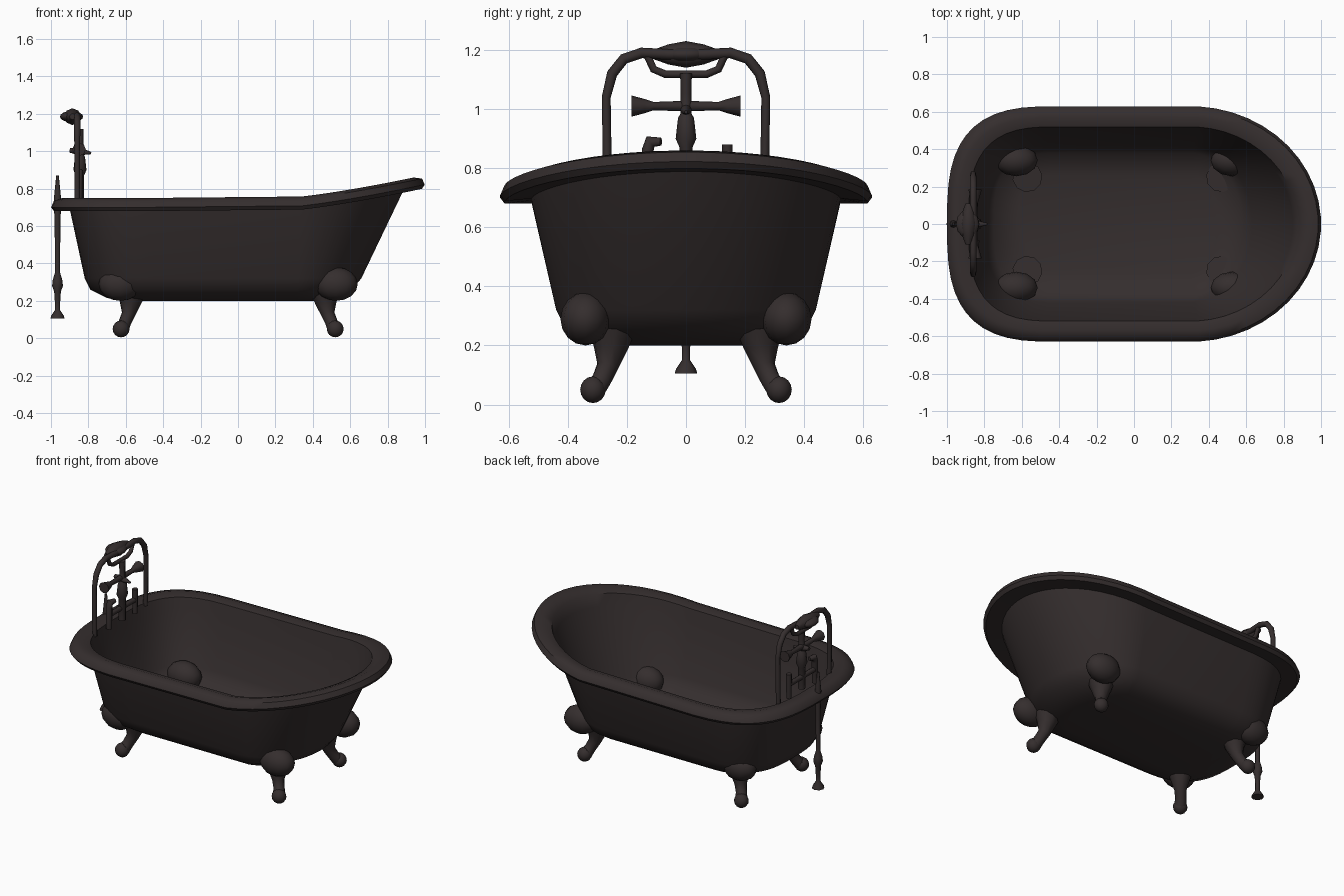
import bpy, bmesh, math

cube = bpy.data.objects.get("Cube")
if cube:
    bpy.data.objects.remove(cube, do_unlink=True)

IRON = (0.035, 0.027, 0.027, 1)
iron = bpy.data.materials.new("dark iron")
iron.use_nodes = True
iron.diffuse_color = IRON
shader = iron.node_tree.nodes["Principled BSDF"]
shader.inputs["Base Color"].default_value = IRON
shader.inputs["Roughness"].default_value = 0.7


def finish(obj, name, angle=50):
    obj.name = name
    obj.data.materials.clear()
    obj.data.materials.append(iron)
    bpy.ops.object.select_all(action='DESELECT')
    obj.select_set(True)
    bpy.context.view_layer.objects.active = obj
    bpy.ops.object.shade_smooth_by_angle(angle=math.radians(angle))
    return obj


def tube(name, points, radii, sides_extra=2):
    """Round tube through points with a radius at each one."""
    curve = bpy.data.curves.new(name, 'CURVE')
    curve.dimensions = '3D'
    curve.bevel_depth = 1
    curve.bevel_resolution = sides_extra
    curve.use_fill_caps = True
    spline = curve.splines.new('POLY')
    spline.points.add(len(points) - 1)
    for p, co, r in zip(spline.points, points, radii):
        p.co = (*co, 1)
        p.radius = r
    obj = bpy.data.objects.new(name, curve)
    bpy.context.collection.objects.link(obj)
    bpy.ops.object.select_all(action='DESELECT')
    obj.select_set(True)
    bpy.context.view_layer.objects.active = obj
    bpy.ops.object.convert(target='MESH')
    return finish(bpy.context.object, name)


def blob(name, loc, scale, segments=12, rings=8):
    bpy.ops.mesh.primitive_uv_sphere_add(segments=segments, ring_count=rings, location=loc)
    obj = bpy.context.object
    obj.scale = scale
    return finish(obj, name)


# Tub: stacked egg-shaped loops (left end, right end, half width, height, rise)
SIDES = 48
LOOPS = [
    (-0.60, 0.42, 0.24, 0.20, 0),
    (-0.70, 0.50, 0.34, 0.215, 0),
    (-0.79, 0.61, 0.41, 0.26, 0),
    (-0.82, 0.66, 0.44, 0.32, 0),
    (-0.90, 0.885, 0.525, 0.69, 0.178),
    (-0.985, 0.985, 0.615, 0.68, 0.178),
    (-1.00, 1.00, 0.63, 0.70, 0.178),
    (-0.985, 0.985, 0.615, 0.735, 0.178),
    (-0.94, 0.94, 0.57, 0.75, 0.178),
    (-0.885, 0.875, 0.52, 0.735, 0.178),
    (-0.87, 0.85, 0.505, 0.67, 0.17),
    (-0.79, 0.63, 0.42, 0.33, 0),
    (-0.75, 0.58, 0.38, 0.26, 0),
    (-0.62, 0.45, 0.26, 0.22, 0),
]


def egg_point(t, left, right, half, z, rise):
    c, s = math.cos(t), math.sin(t)
    mid, end, power = (0.3, right, 1) if c > 0 else (-0.4, left, 2 / 3)
    x = mid + (end - mid) * abs(c) ** power
    y = math.copysign(half * abs(s) ** power, s)
    return x, y, z + rise * max(0, x - 0.25) ** 1.3


bm = bmesh.new()
rings = [[bm.verts.new(egg_point(2 * math.pi * (i + 0.5) / SIDES, *loop))
          for i in range(SIDES)] for loop in LOOPS]
for a, b in zip(rings, rings[1:]):
    for i in range(SIDES):
        j = (i + 1) % SIDES
        bm.faces.new((a[i], a[j], b[j], b[i]))
bm.faces.new(rings[0])
bm.faces.new(rings[-1])
bmesh.ops.recalc_face_normals(bm, faces=bm.faces)
mesh = bpy.data.meshes.new("tub")
bm.to_mesh(mesh)
bm.free()
tub = bpy.data.objects.new("tub", mesh)
bpy.context.collection.objects.link(tub)
finish(tub, "tub")

# Claw feet, splayed outward at the four corners
for end, sx, shift in (("left", 1, -0.105), ("right", -1, 0)):
    for side, sy in (("front", -1), ("back", 1)):
        def place(x, y, z):
            return (sx * (x + shift), sy * y, z)
        label = f"{side}_{end}"
        tube(label + "_leg",
             [place(0.57, 0.25, 0.25), place(0.575, 0.255, 0.19), place(0.585, 0.265, 0.13),
              place(0.605, 0.285, 0.085), place(0.62, 0.31, 0.05)],
             [0.08, 0.058, 0.037, 0.034, 0.038], 3)
        blob(label + "_claw", place(0.625, 0.315, 0.05), (0.045, 0.043, 0.045))
        blob(label + "_bracket", place(0.63, 0.34, 0.29), (0.115, 0.085, 0.09))

# Riser frame: arch from rim to rim, carrying the shower head
X = -0.86
arch = [(0.265, 0.72), (0.27, 1.04), (0.25, 1.12), (0.21, 1.17), (0.15, 1.19), (0.06, 1.185)]
path = [(X, -y, z) for y, z in arch] + [(X, y, z) for y, z in reversed(arch)]
tube("shower_arch", path, [0.015] * 2 + [0.018] * 8 + [0.015] * 2)
tube("shower_head", [(-0.885, y, 1.185) for y in (-0.11, -0.06, 0, 0.06, 0.11)],
     [0.016, 0.034, 0.045, 0.034, 0.016])
blob("shower_rose", (-0.89, 0, 1.185), (0.062, 0.075, 0.03))

# Lower yoke under the head
yoke = [(0.13, 1.18), (0.11, 1.135), (0.07, 1.118)]
tube("yoke", [(X, -y, z) for y, z in yoke] + [(X, y, z) for y, z in reversed(yoke)], [0.013] * 6)

# Central column with a swollen valve body
tube("column", [(-0.845, 0, z) for z in (0.73, 0.87, 0.90, 0.97, 0.985, 1.05, 1.12)],
     [0.022, 0.022, 0.035, 0.027, 0.018, 0.018, 0.02])

# Cross handle with flared knobs and a forward lever
tube("cross_handle", [(-0.85, y, 1.01) for y in (-0.185, -0.14, -0.11, 0, 0.11, 0.14, 0.185)],
     [0.036, 0.024, 0.014, 0.018, 0.014, 0.024, 0.036])
tube("lever", [(-0.90, 0, 1.005), (-0.85, 0, 1.0), (-0.785, 0, 0.99)], [0.012, 0.022, 0.006])

# Tap bar with a hooked spout and a stub
tube("tap_bar", [(-0.85, -0.13, 0.81), (-0.85, 0.14, 0.81)], [0.016, 0.016])
tube("spout", [(-0.85, -0.13, 0.72), (-0.85, -0.13, 0.86), (-0.85, -0.12, 0.89), (-0.84, -0.085, 0.89)],
     [0.018, 0.02, 0.022, 0.014])
tube("tap_stub", [(-0.85, 0.14, 0.72), (-0.85, 0.14, 0.88)], [0.016, 0.018])

# Waste pipe outside the end of the tub
tube("waste_pipe", [(-0.965, 0, z) for z in
                    (0.105, 0.12, 0.15, 0.19, 0.25, 0.28, 0.31, 0.35, 0.60, 0.74, 0.87)],
     [0.038, 0.034, 0.014, 0.014, 0.018, 0.029, 0.026, 0.014, 0.015, 0.02, 0.007])
